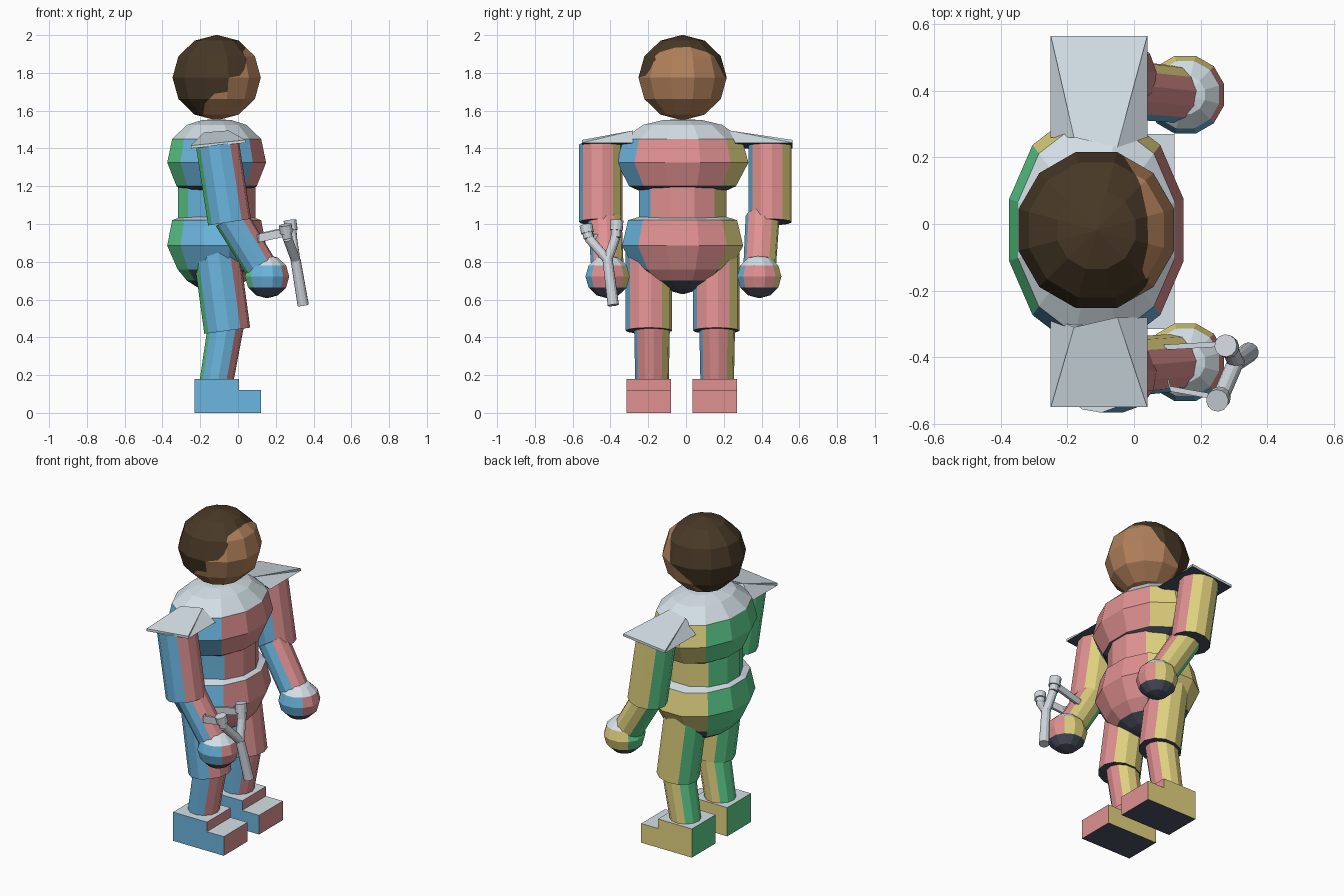
import bpy, bmesh, math
from mathutils import Vector

if "Cube" in bpy.data.objects:
    bpy.data.objects.remove(bpy.data.objects["Cube"])

def lin(c):
    c /= 255
    return c / 12.92 if c <= 0.04045 else ((c + 0.055) / 1.055) ** 2.4

def material(name, r, g, b):
    m = bpy.data.materials.new(name)
    m.diffuse_color = (lin(r), lin(g), lin(b), 1)
    m.use_nodes = True
    m.node_tree.nodes["Principled BSDF"].inputs["Base Color"].default_value = m.diffuse_color
    return m

# one colour per facing direction
FACING = [material("front_pink", 224, 145, 145), material("back_green", 94, 210, 142),
          material("left_yellow", 225, 211, 128), material("right_blue", 108, 182, 224),
          material("top_white", 214, 226, 233), material("under_charcoal", 76, 83, 100)]
HEAD = [material("skin_brown", 178, 129, 91), material("hair_brown", 72, 57, 38)]
GREY = material("slingshot_grey", 208, 215, 222)

def facing_index(n):
    axis = max(range(3), key=lambda i: abs(n[i]) + (0.001 if i == 2 else 0))
    return axis * 2 + (n[axis] < 0)

def finish(name, bm, mats=FACING, rule=None):
    bmesh.ops.recalc_face_normals(bm, faces=bm.faces[:])
    bm.normal_update()
    for f in bm.faces:
        if rule:
            f.material_index = rule(f)
        elif mats is FACING:
            f.material_index = facing_index(f.normal)
    me = bpy.data.meshes.new(name)
    bm.to_mesh(me)
    bm.free()
    for m in mats:
        me.materials.append(m)
    ob = bpy.data.objects.new(name, me)
    bpy.context.collection.objects.link(ob)
    return ob

def lathe(bm, center, rx, ry, profile, n=12, turn=0):
    """Stack of elliptical rings; profile holds (height, radius fraction)."""
    angles = [2 * math.pi * (i + 0.5) / n + math.radians(turn) for i in range(n)]
    rings = [[bm.verts.new((center[0] + rx * k * math.cos(a), center[1] + ry * k * math.sin(a), z))
              for a in angles] for z, k in profile]
    for a, b in zip(rings, rings[1:]):
        for i in range(n):
            j = (i + 1) % n
            bm.faces.new((a[i], a[j], b[j], b[i]))
    bm.faces.new(rings[0])
    bm.faces.new(rings[-1])

def ball_profile(z, rz):
    return [(z + rz * math.sin(math.radians(t)), max(0.01, math.cos(math.radians(t))))
            for t in range(-90, 91, 30)]

def tube(bm, p0, p1, r0, r1=None, n=12, turn=-10):
    p0, p1 = Vector(p0), Vector(p1)
    d = p1 - p0
    old = set(bm.verts)
    lathe(bm, (0, 0), 1, 1, [(0, r0), (d.length, r1 or r0)], n, turn)
    # limbs that run downwards are tilted from -z so their sides keep facing the same way
    up = Vector((0, 0, 1 if d.z > 0 else -1))
    q = up.rotation_difference(d)
    for v in bm.verts:
        if v not in old:
            v.co = p0 + q @ Vector((v.co.x, v.co.y, v.co.z * up.z))

def make_lathe(name, *args):
    bm = bmesh.new()
    lathe(bm, *args)
    return finish(name, bm)

def make_tube(name, *args):
    bm = bmesh.new()
    tube(bm, *args)
    return finish(name, bm)

# torso
CX, CY = -0.113, -0.018
make_lathe("chest", (CX, CY), 0.271, 0.361,
           [(1.15, .5), (1.2, .81), (1.325, 1), (1.45, .9), (1.525, .6), (1.55, .3), (1.555, .02)])
make_lathe("waist", (CX, CY), 0.213, 0.24, [(1.0, 1), (1.2, 1)])
make_lathe("hips", (CX, CY), 0.271, 0.332,
           [(.63, .03), (.66, .36), (.70, .6), (.76, .79), (.885, 1), (1.02, .9), (1.05, .6)])

# head, cut along a hairline that differs on each side
bm = bmesh.new()
lathe(bm, (CX, CY), 0.242, 0.242, ball_profile(1.775, 0.226))
LEFT_HAIR = [(1.54, -.19), (1.68, -.17), (1.78, -.03), (1.88, .0), (1.95, .05), (2.01, .07)]
RIGHT_HAIR = [(1.54, -.19), (1.64, -.175), (1.69, -.125), (1.70, -.055), (1.775, -.05),
              (1.785, .01), (1.82, .035), (1.87, .045), (1.91, .025), (1.95, .055), (2.01, .075)]

def hairline(f):
    return LEFT_HAIR if f.calc_center_median().y > CY else RIGHT_HAIR

def cut(faces, co, no):
    geom = set(faces) | {e for f in faces for e in f.edges} | {v for f in faces for v in f.verts}
    bmesh.ops.bisect_plane(bm, geom=list(geom), plane_co=co, plane_no=no)

cut(bm.faces[:], (0, CY, 0), (0, 1, 0))
for line in (LEFT_HAIR, RIGHT_HAIR):
    for (z0, x0), (z1, x1) in zip(line, line[1:]):
        cut([f for f in bm.faces if hairline(f) is line], (0, 0, z1), (0, 0, 1))
    for (z0, x0), (z1, x1) in zip(line, line[1:]):
        band = [f for f in bm.faces if hairline(f) is line and z0 < f.calc_center_median().z < z1]
        if band:
            cut(band, (x0, 0, z0), (z1 - z0, 0, x0 - x1))

def is_hair(f):
    c, line = f.calc_center_median(), hairline(f)
    for (z0, x0), (z1, x1) in zip(line, line[1:]):
        if z0 <= c.z <= z1:
            return int(c.x < x0 + (x1 - x0) * (c.z - z0) / (z1 - z0))
    return 0
finish("head", bm, HEAD, is_hair)

def shoulder_plate(name, s, outer, inner, ridge):
    """Wedge rising from a thin outer edge to a short ridge beside the neck."""
    bm = bmesh.new()
    pts = [(-.25, outer, 1.4), (.04, outer, 1.43), (.04, inner, 1.43), (-.25, inner, 1.4),
           (-.25, outer, 1.415), (.04, outer, 1.445), (-.05, ridge, 1.495), (-.18, ridge + s * .03, 1.485)]
    v = [bm.verts.new(p) for p in pts]
    for f in [(0, 1, 2, 3), (0, 1, 5, 4), (4, 5, 6, 7), (1, 2, 6), (1, 6, 5),
              (0, 3, 7), (0, 7, 4), (2, 3, 7), (2, 7, 6)]:
        bm.faces.new([v[i] for i in f])
    finish(name, bm, FACING, lambda f: 5 if f.normal.z < -.5 else 4)

def foot(name, y0, y1):
    """Stepped boot: tall heel block with a lower toe."""
    bm = bmesh.new()
    outline = [(-.23, 0), (.122, 0), (.122, .12), (.005, .12), (.005, .18), (-.23, .18)]
    f = bm.faces.new([bm.verts.new((x, y0, z)) for x, z in outline])
    ext = bmesh.ops.extrude_face_region(bm, geom=[f])["geom"]
    bmesh.ops.translate(bm, vec=(0, y1 - y0, 0), verts=[e for e in ext if isinstance(e, bmesh.types.BMVert)])
    finish(name, bm)

# limbs: side name, arm, elbow, hand, thigh, shin and foot positions across the body
for side, s, arm, elbow, hand, thigh, shin, sole in [
        ("right", -1, -.452, -.43, -.415, -.197, -.18, (-.315, -.08)),
        ("left", 1, .445, .405, .388, .16, .165, (.035, .27))]:
    make_tube(side + "_upper_arm", (-.108, arm, 1.42), (-.045, arm, 1.01), .115)
    make_tube(side + "_forearm", (-.04, elbow, 1.035), (.14, hand, .74), .09, .086)
    make_lathe(side + "_hand", (.154, hand), .121, .121, ball_profile(.722, .115))
    make_tube(side + "_thigh", (-.115, thigh, .86), (-.057, thigh, .435), .123)
    make_tube(side + "_shin", (-.058, shin, .5), (-.115, shin, .16), .096, .089)
    foot(side + "_foot", *sole)
shoulder_plate("left_shoulder_plate", 1, .565, .26, .23)
shoulder_plate("right_shoulder_plate", -1, -.55, -.28, -.28)

# slingshot: handle, two prongs with thicker caps, and a bent strap
bm = bmesh.new()
joint = Vector((.305, -.415, .81))
tube(bm, (.345, -.385, .57), joint, .03, .027)
for elbow, tip in [((.262, -.515, .925), (.25, -.53, .995)), ((.287, -.372, .93), (.275, -.365, 1.02))]:
    elbow, tip = Vector(elbow), Vector(tip)
    tube(bm, joint, elbow, .025)
    tube(bm, elbow, tip, .027)
    tube(bm, elbow.lerp(tip, .4), tip, .034)
finish("slingshot", bm, [GREY])

bm = bmesh.new()
path = [(.25, -.52, .955), (.11, -.495, .925), (.09, -.43, .92), (.09, -.37, .925), (.272, -.36, .965)]
rows = [[bm.verts.new((x, y + dy, z + dz)) for dy, dz in
         [(-.008, -.022), (.008, -.022), (.008, .022), (-.008, .022)]] for x, y, z in path]
for a, b in zip(rows, rows[1:]):
    for i in range(4):
        bm.faces.new((a[i], a[(i + 1) % 4], b[(i + 1) % 4], b[i]))
bm.faces.new(rows[0])
bm.faces.new(rows[-1])
finish("slingshot_strap", bm, [GREY])
